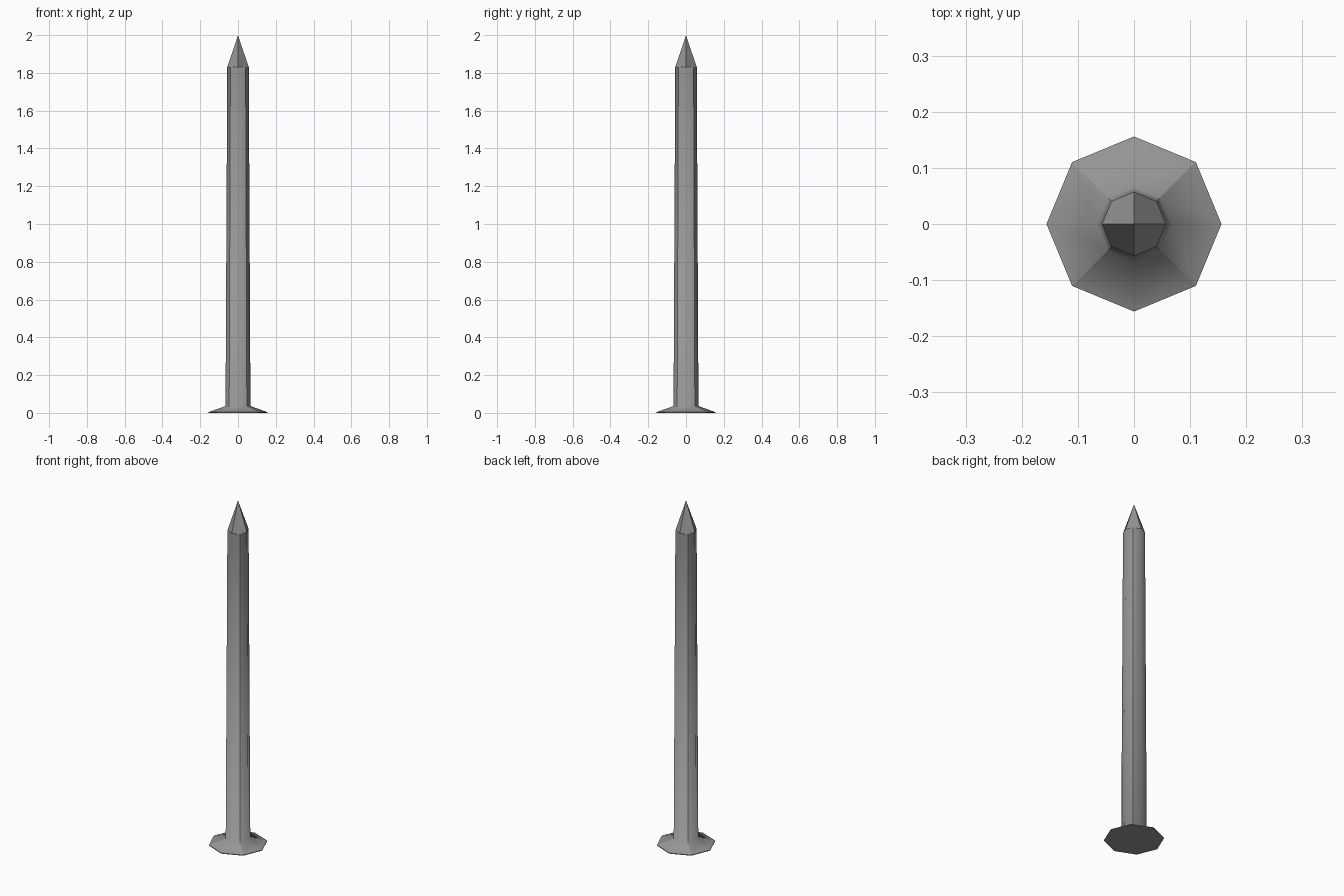
import bpy, bmesh, math

if "Cube" in bpy.data.objects:
    bpy.data.objects.remove(bpy.data.objects["Cube"])

SIDES = 8
steel = bpy.data.materials.new("grey steel")
steel.diffuse_color = (0.3, 0.3, 0.3, 1)
steel.use_nodes = True
steel.node_tree.nodes["Principled BSDF"].inputs["Base Color"].default_value = steel.diffuse_color

bm = bmesh.new()

# Profile from the flat head up to the shoulder of the point: radius, height
profile = [(0.156, 0.0), (0.156, 0.004), (0.066, 0.036), (0.057, 1.83)]
rings = []
for r, z in profile:
    rings.append([bm.verts.new((r * math.cos(i * math.tau / SIDES),
                                r * math.sin(i * math.tau / SIDES), z))
                  for i in range(SIDES)])

# Underside of the head
bm.faces.new(rings[0][::-1])

# Head rim, flare and tapered shaft, with soft shading on the flare and shaft
for level, (low, high) in enumerate(zip(rings, rings[1:])):
    for i in range(SIDES):
        j = (i + 1) % SIDES
        f = bm.faces.new((low[i], low[j], high[j], high[i]))
        f.smooth = level > 0

# Point: four facets, each spanning two sides of the shaft
tip = bm.verts.new((0, 0, 2.0))
top = rings[-1]
for i in range(0, SIDES, 2):
    bm.faces.new((tip, top[i], top[i + 1], top[(i + 2) % SIDES]))

# Hard edges along the diagonal corners and around the shoulder and rim
for low, high in zip(rings, rings[1:]):
    for i in range(1, SIDES, 2):
        bm.edges.get((low[i], high[i])).smooth = False
for ring in (rings[0], rings[1], rings[3]):
    for i in range(SIDES):
        bm.edges.get((ring[i], ring[(i + 1) % SIDES])).smooth = False

mesh = bpy.data.meshes.new("spike")
bm.to_mesh(mesh)
bm.free()
mesh.materials.append(steel)
bpy.context.collection.objects.link(bpy.data.objects.new("spike", mesh))
